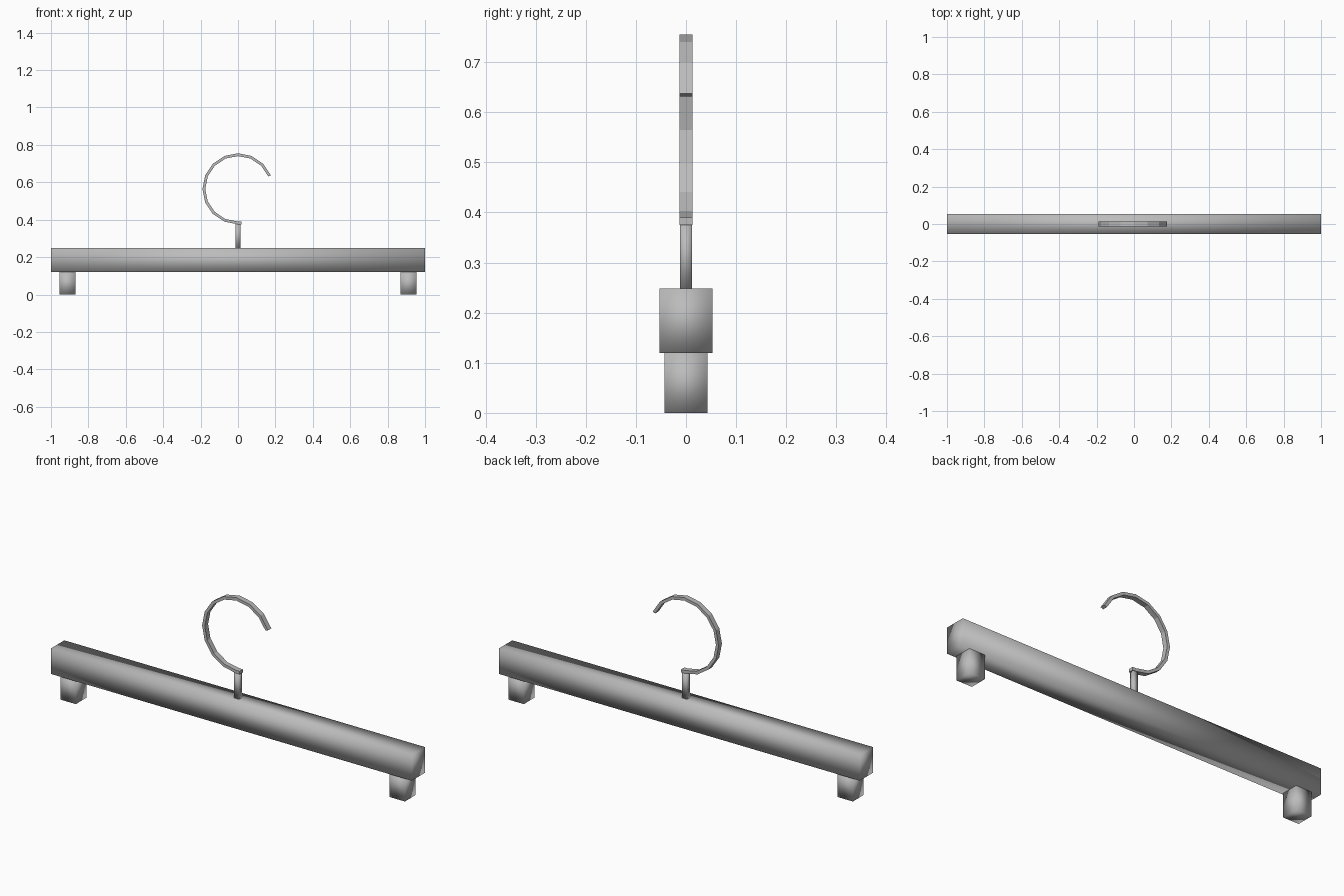
import bpy, bmesh
from math import sin, cos, radians

cube = bpy.data.objects.get("Cube")
if cube:
    bpy.data.objects.remove(cube, do_unlink=True)

grey = bpy.data.materials.new("plain grey")
grey.use_nodes = True
grey.diffuse_color = (0.5, 0.5, 0.5, 1)
grey.node_tree.nodes["Principled BSDF"].inputs["Base Color"].default_value = (0.5, 0.5, 0.5, 1)


def add_object(name, bm, smooth):
    bmesh.ops.recalc_face_normals(bm, faces=bm.faces)
    for face in bm.faces:
        face.smooth = smooth
    mesh = bpy.data.meshes.new(name)
    bm.to_mesh(mesh)
    bm.free()
    mesh.materials.append(grey)
    obj = bpy.data.objects.new(name, mesh)
    bpy.context.collection.objects.link(obj)


def box(name, x, half_x, half_y, bottom, top):
    bm = bmesh.new()
    bmesh.ops.create_cube(bm, size=2)
    bmesh.ops.scale(bm, vec=(half_x, half_y, (top - bottom) / 2), verts=bm.verts)
    bmesh.ops.translate(bm, vec=(x, 0, (top + bottom) / 2), verts=bm.verts)
    add_object(name, bm, True)


# Crossbar, clips under both ends, and the stem of the hook
box("crossbar", 0, 1, 0.053, 0.12, 0.248)
for side, name in ((1, "left_clip"), (-1, "right_clip")):
    box(name, side * 0.912, 0.043, 0.043, 0, 0.12)
box("hook_stem", 0, 0.0135, 0.0115, 0.248, 0.378)

# Hook: a flat strip swept round from the stem, over the top to an open end
inner, outer, half_width, centre = 0.175, 0.19, 0.013, 0.565
corners = ((inner, -half_width), (outer, -half_width),
           (outer, half_width), (inner, half_width))
bm = bmesh.new()
rings = [[bm.verts.new((0.018, y, centre - r)) for r, y in corners]]
for step in range(12):
    a = radians(270 - 22.5 * step)
    rings.append([bm.verts.new((r * cos(a), y, centre + r * sin(a))) for r, y in corners])
for a, b in zip(rings, rings[1:]):
    for i in range(4):
        j = (i + 1) % 4
        bm.faces.new((a[i], a[j], b[j], b[i]))
bm.faces.new(rings[0])
bm.faces.new(rings[-1])
add_object("hook", bm, False)
